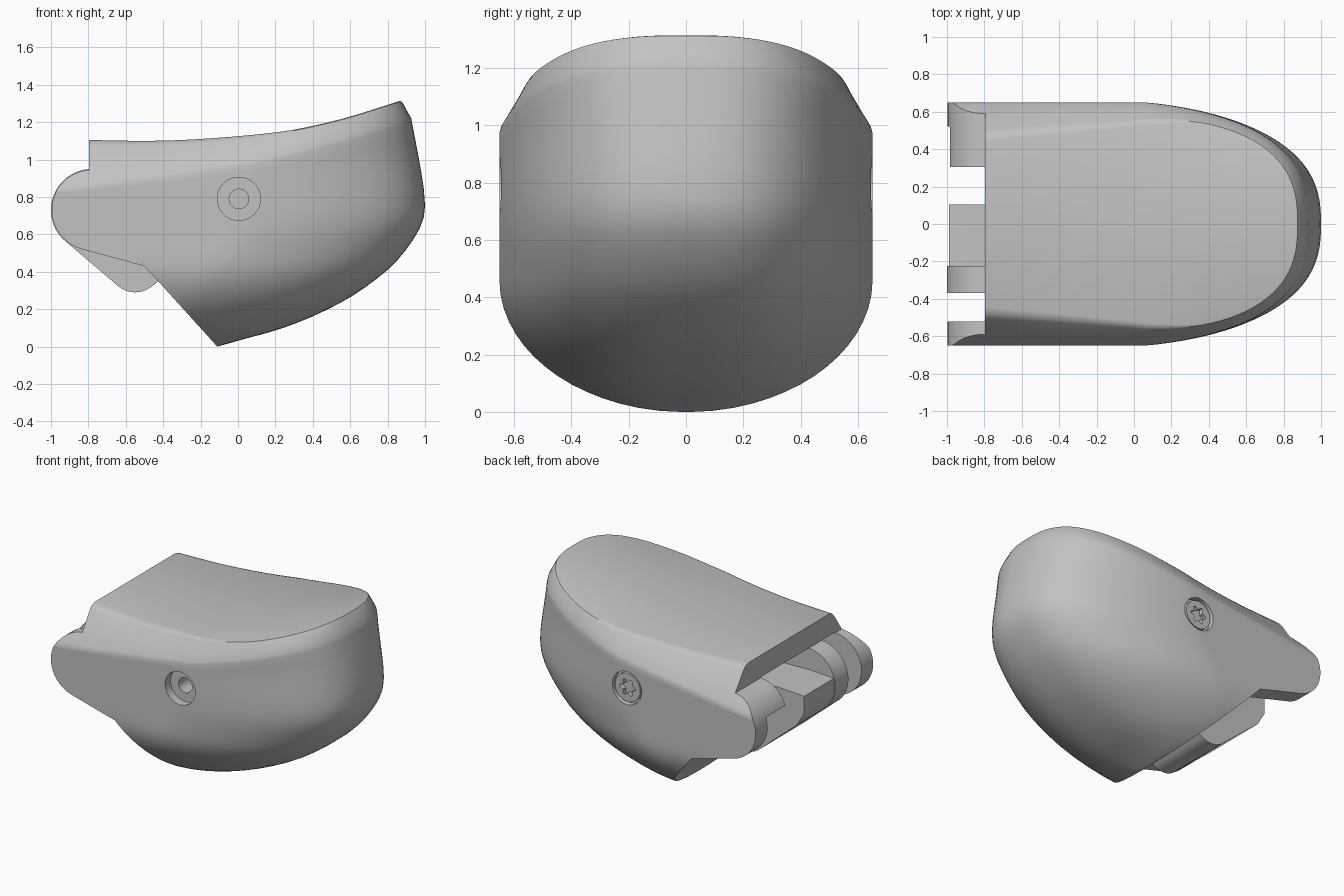
import bpy, bmesh, math
from math import sin, cos, pi, radians

cube = bpy.data.objects.get("Cube")
if cube:
    bpy.data.objects.remove(cube)

grey = bpy.data.materials.new("plain_grey")
grey.use_nodes = True
grey.diffuse_color = (0.54, 0.54, 0.54, 1)
grey.node_tree.nodes["Principled BSDF"].inputs["Base Color"].default_value = (0.54, 0.54, 0.54, 1)


def curve(pts, t):
    """Smooth interpolation through (t, value) points."""
    n = len(pts)
    if t <= pts[0][0]:
        return pts[0][1]
    if t >= pts[-1][0]:
        return pts[-1][1]
    slope = lambda i: ((pts[min(i + 1, n - 1)][1] - pts[max(i - 1, 0)][1])
                       / (pts[min(i + 1, n - 1)][0] - pts[max(i - 1, 0)][0]))
    k = max(i for i in range(n - 1) if pts[i][0] <= t)
    (a, p), (b, q) = pts[k], pts[k + 1]
    h = b - a
    s = (t - a) / h
    return ((1 + 2 * s) * (1 - s) ** 2 * p + s * (1 - s) ** 2 * h * slope(k)
            + s * s * (3 - 2 * s) * q + s * s * (s - 1) * h * slope(k + 1))


def finish(name, bm):
    bmesh.ops.recalc_face_normals(bm, faces=bm.faces)
    me = bpy.data.meshes.new(name)
    bm.to_mesh(me)
    bm.free()
    me.materials.append(grey)
    ob = bpy.data.objects.new(name, me)
    bpy.context.collection.objects.link(ob)
    return ob


def prism(name, outline, y0, y1):
    """Extrude an x-z outline between two y values."""
    bm = bmesh.new()
    face = bm.faces.new([bm.verts.new((x, y0, z)) for x, z in outline])
    new = bmesh.ops.extrude_face_region(bm, geom=[face])["geom"]
    bmesh.ops.translate(bm, vec=(0, y1 - y0, 0),
                        verts=[v for v in new if isinstance(v, bmesh.types.BMVert)])
    return finish(name, bm)


def arc(cx, cz, r, a0, a1, n=24):
    return [(cx + r * cos(radians(a0 + (a1 - a0) * i / n)),
             cz + r * sin(radians(a0 + (a1 - a0) * i / n))) for i in range(n + 1)]


def disc(cx, cz, r):
    return arc(cx, cz, r, 0, 352.5, 47)


def box(x0, x1, z0, z1):
    return [(x0, z0), (x1, z0), (x1, z1), (x0, z1)]


def cut(ob, cutter, operation="DIFFERENCE"):
    mod = ob.modifiers.new("cut", "BOOLEAN")
    mod.object, mod.operation, mod.solver = cutter, operation, "EXACT"
    bpy.context.view_layer.objects.active = ob
    bpy.ops.object.modifier_apply(modifier=mod.name)
    bpy.data.objects.remove(cutter)


# Shell proportions: nose reach and start of rounding by height, rims by length
NOSE = [(0, -.11), (.04, .03), (.08, .18), (.125, .31), (.18, .44), (.27, .61), (.41, .8),
        (.52, .9), (.65, .98), (.75, 1), (.9, .985), (1.2, .93)]
ROUND = [(0, -.11), (.1, -.2), (.2, -.25), (.45, -.1), (.65, .05), (1, .06), (1.2, .15)]
TOP = [(-1, 1.11), (-.5, 1.1), (-.2, 1.11), (.2, 1.145), (.4, 1.18), (.6, 1.23), (.87, 1.315)]
RIM = [(-1, .825), (-.8, .855), (.05, .98), (.4, 1.06), (.93, 1.21)]
INSET = [(-1, .195), (-.8, .18), (0, .113), (.35, .065), (.6, .055), (.93, .058)]
BACK, LOW = 10, .75
ARC = 24
HALF = BACK + ARC
START = radians(12)


def outline(j, z):
    """Point j of the horizontal outline at height z, back to nose, right half."""
    w = .65 * max(0, 1 - max(0, 1 - z / .46) ** 2) ** .5
    x0, x1 = curve(ROUND, z), curve(NOSE, z)
    if j <= BACK:
        return -1 + (x0 + 1) * j / BACK, -w
    a = START + (j - BACK) / ARC * (pi / 2 - START)
    reach = (sin(a) - sin(START)) / (1 - sin(START))
    return x0 + (x1 - x0) * reach, -w * max(0, cos(a) / cos(START)) ** .77


def column(j):
    pts = [(*outline(j, LOW * (i / 20) ** 1.7), LOW * (i / 20) ** 1.7) for i in range(21)]
    rim = LOW
    for _ in range(8):
        rim = curve(RIM, outline(j, rim)[0])
    for i in (1, 2, 3, 4, 4.8):
        z = LOW + (rim - LOW) * i / 5
        pts.append((*outline(j, z), z))
    # sloped shoulder with softened lower and upper edges
    x, y = outline(j, rim)
    xa, ya = outline(max(j - 1, 0), rim)
    xb, yb = outline(min(j + 1, HALF), rim)
    if j == HALF:
        xa, ya, xb, yb = 0, -1, 0, 1
    d = math.hypot(xb - xa, yb - ya)
    nx, ny = -(yb - ya) / d, (xb - xa) / d
    g = curve(INSET, x)
    for f, h in ((.06, .09), (.45, .48), (.82, .86), (.95, .96), (1.15, 1)):
        px, py = x + nx * g * f, min(0, y + ny * g * f)
        pts.append((px, py, rim + (curve(TOP, px) - rim) * h))
    return pts


# Main shell
bm = bmesh.new()
half = [column(j) for j in range(HALF + 1)]
cols = half + [[(x, -y, z) for x, y, z in c] for c in half[-2::-1]]
grid = [[bm.verts.new(p) for p in c] for c in cols]
for a, b in zip(grid, grid[1:]):
    for i in range(len(a) - 1):
        bm.faces.new((a[i], b[i], b[i + 1], a[i + 1]))
for j in range(HALF):
    loop = [grid[j][-1], grid[j + 1][-1], grid[-2 - j][-1], grid[-1 - j][-1]]
    bm.faces.new(list(dict.fromkeys(loop)))
bm.faces.new(grid[0] + grid[-1][:0:-1])
bmesh.ops.remove_doubles(bm, verts=bm.verts, dist=1e-4)
shell = finish("fingertip_shell", bm)

# Side silhouette, with the round hinge lugs and slanted underside
side = ([(-.805, 1.6), (-.795, .95)] + arc(-.78, .73, .216, 94, 255)
        + [(-.5, .43), (-.02, -.1), (1.3, -.1), (1.3, 1.6)])
cut(shell, prism("side_cutter", side, -1, 1), "INTERSECT")
# Opening between the lugs, and the undercut below the wide left lug
cut(shell, prism("hinge_cutter", box(-1.2, -.5, .2, .95), -.52, .305))
cut(shell, prism("lug_undercutter", box(-1.2, -.5, .2, .8), .25, .52))
# Pin holes
cut(shell, prism("counterbore_cutter", disc(.005, .79, .115), -.8, -.59))
cut(shell, prism("pin_hole_cutter", disc(.005, .79, .052), -.8, -.3))
cut(shell, prism("screw_seat_cutter", disc(.005, .79, .115), .61, .8))

# Hinge knuckle: round half and flat-ended half, both with a rounded tail
tail = arc(-.55, .43, .14, 230, 310, 10) + [(-.36, .4), (-.36, .79)]
round_knuckle = prism("round_knuckle", arc(-.78, .73, .22, 90, 225) + tail, -.37, -.225)
flat_knuckle = prism("flat_knuckle", [(-.8, .8), (-.99, .79), (-.99, .67), (-.935, .575)] + tail,
                     -.225, .105)

# Screw head with a six-lobed socket
screw = prism("screw_head", disc(.005, .79, .098), .58, .64)
star = [(.005 + (.05 + .012 * cos(6 * a)) * cos(a), .79 + (.05 + .012 * cos(6 * a)) * sin(a))
        for a in (2 * pi * i / 48 for i in range(48))]
cut(screw, prism("socket_cutter", star, .6, .8))

bpy.ops.object.select_all(action="DESELECT")
for ob in (shell, round_knuckle, flat_knuckle, screw):
    ob.select_set(True)
bpy.context.view_layer.objects.active = shell
bpy.ops.object.shade_smooth_by_angle(angle=radians(34))
